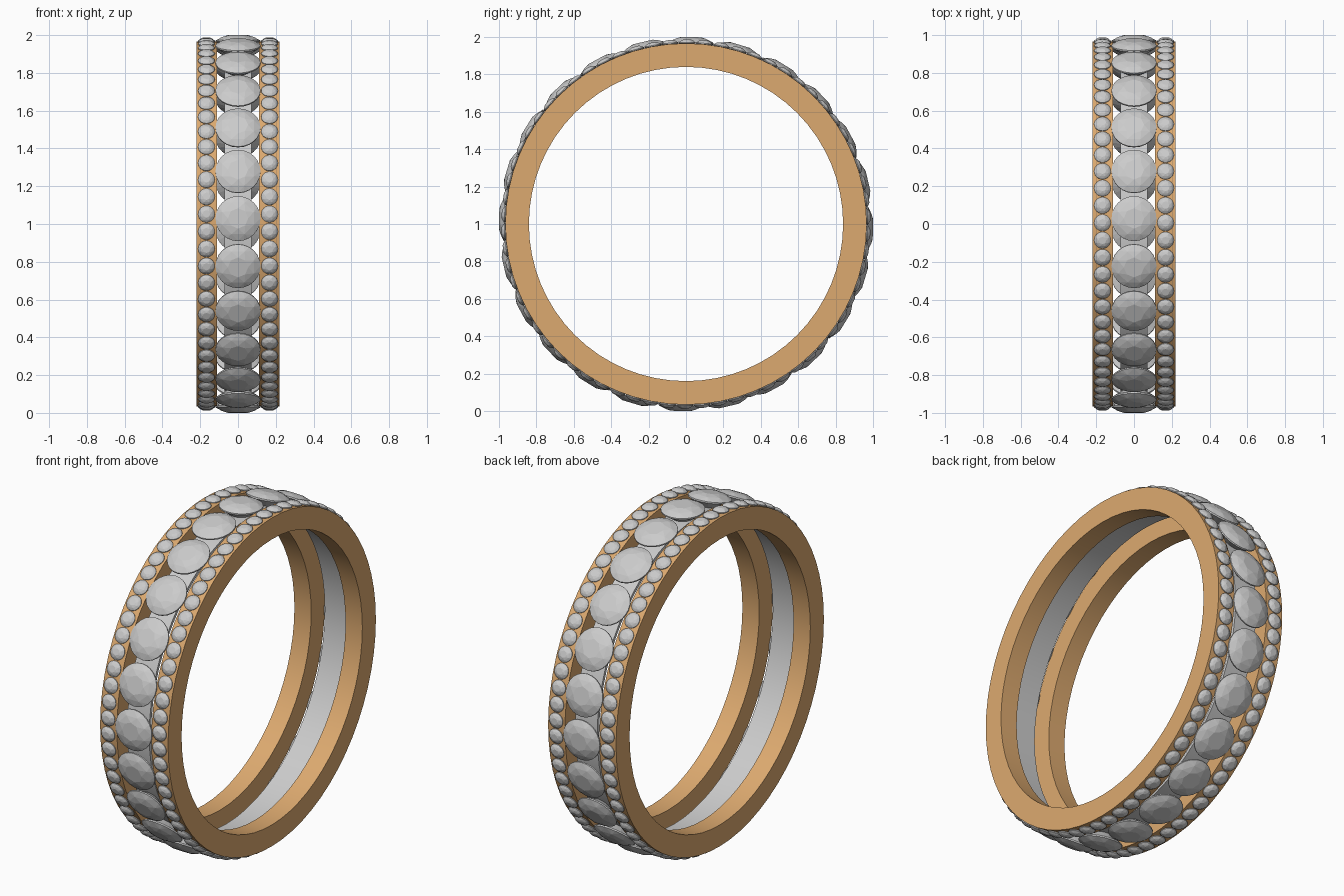
import bpy, bmesh
from math import pi, sin, cos, radians
from mathutils import Matrix, Vector

if "Cube" in bpy.data.objects:
    bpy.data.objects.remove(bpy.data.objects["Cube"])

CENTRE = Vector((0, 0, 1.0))

gold = bpy.data.materials.new("gold")
gold.diffuse_color = (0.72, 0.40, 0.16, 1)
gold.use_nodes = True
gold.node_tree.nodes["Principled BSDF"].inputs["Base Color"].default_value = gold.diffuse_color


def finish(bm, name, material=None):
    bmesh.ops.recalc_face_normals(bm, faces=bm.faces)
    mesh = bpy.data.meshes.new(name)
    bm.to_mesh(mesh)
    bm.free()
    ob = bpy.data.objects.new(name, mesh)
    bpy.context.collection.objects.link(ob)
    ob.location = CENTRE
    if material:
        mesh.materials.append(material)
    return ob


def hoop(name, x0, x1, r_in, r_out, material=None, n=64):
    """Rectangular section swept round the x axis."""
    bm = bmesh.new()
    section = [(x0, r_in), (x1, r_in), (x1, r_out), (x0, r_out)]
    rings = []
    for i in range(n):
        a = 2 * pi * i / n
        rings.append([bm.verts.new((x, -r * cos(a), r * sin(a))) for x, r in section])
    for i in range(n):
        p, q = rings[i], rings[(i + 1) % n]
        for k in range(4):
            bm.faces.new((p[k], p[(k + 1) % 4], q[(k + 1) % 4], q[k]))
    ob = finish(bm, name, material)
    bpy.ops.object.select_all(action='DESELECT')
    bpy.context.view_layer.objects.active = ob
    ob.select_set(True)
    bpy.ops.object.shade_smooth_by_angle(angle=radians(30))
    return ob


def add_stone(bm, matrix, radius, crown, pavilion):
    """Round brilliant: flat table, kite and girdle facets, cut-off pavilion."""
    def ring(n, r, h, turn=0.0):
        return [bm.verts.new(matrix @ Vector((r * cos(2 * pi * (i + turn) / n),
                                              r * sin(2 * pi * (i + turn) / n), h)))
                for i in range(n)]
    table = ring(8, radius * 0.45, crown)
    mid = ring(8, radius * 0.76, crown * 0.68, 0.5)
    top = ring(24, radius, crown * 0.12)
    low = ring(24, radius, -crown * 0.12)
    base = ring(24, radius * 0.5, -pavilion)
    bm.faces.new(table)
    bm.faces.new(base)
    for i in range(8):
        j = (i + 1) % 8
        bm.faces.new((table[i], mid[i], table[j]))
        bm.faces.new((table[j], mid[i], mid[j]))
        # girdle points 3i..3i+3 fan on to the middle ring
        g = [top[(3 * i + k) % 24] for k in range(4)]
        for k in range(3):
            bm.faces.new((mid[i], g[k], g[k + 1]))
        bm.faces.new((mid[i], g[3], mid[j]))
    for a, b in ((top, low), (low, base)):
        for i in range(24):
            j = (i + 1) % 24
            bm.faces.new((a[i], b[i], b[j], a[j]))


def stone_row(name, x, count, start, seat, radius, crown, pavilion):
    bm = bmesh.new()
    for i in range(count):
        a = radians(start) + 2 * pi * i / count
        out = Vector((0, -cos(a), sin(a)))
        side = Vector((1, 0, 0))
        m = Matrix((side, out.cross(side), out)).transposed().to_4x4()
        m.translation = out * seat + Vector((x, 0, 0))
        add_stone(bm, m, radius, crown, pavilion)
    return finish(bm, name)


# Gold rails with a row of small stones on each
for label, s in (("left", -1), ("right", 1)):
    x0, x1 = sorted((s * 0.112, s * 0.221))
    hoop(label + "_rail", x0, x1, 0.84, 0.966, gold)
    stone_row(label + "_small_stones", s * 0.167, 66, 3.1, 0.969, 0.044, 0.018, 0.02)

# Thin inner band under the centre stones
hoop("inner_band", -0.072, 0.072, 0.91, 0.928)

# Large centre stones
stone_row("centre_stones", 0, 24, 1.7, 0.968, 0.119, 0.032, 0.045)
